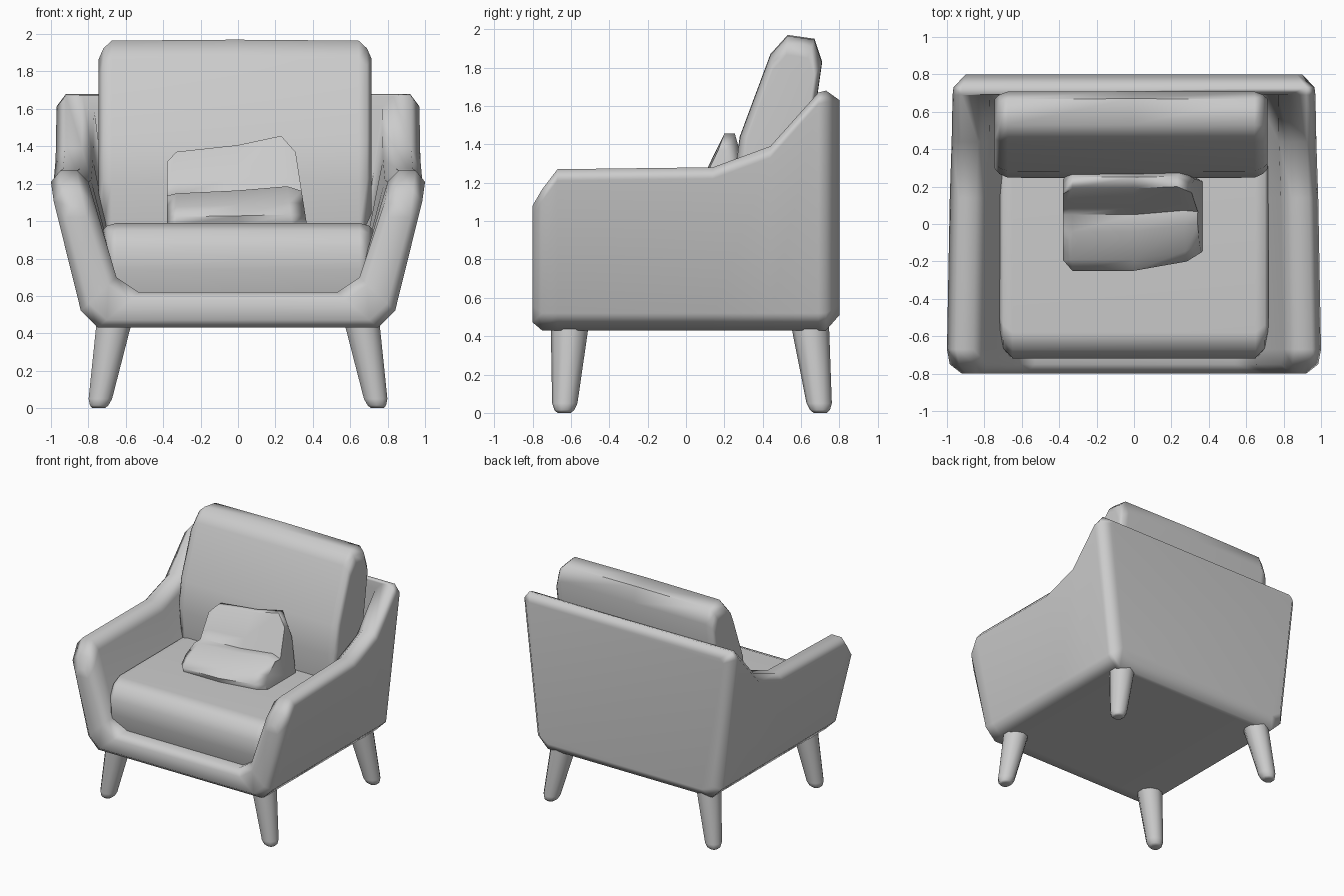
import bpy, bmesh, math
from mathutils import Vector

if "Cube" in bpy.data.objects:
    bpy.data.objects.remove(bpy.data.objects["Cube"])


def finish(name, bm, angle=62):
    bmesh.ops.recalc_face_normals(bm, faces=bm.faces)
    me = bpy.data.meshes.new(name)
    bm.to_mesh(me)
    bm.free()
    me.shade_smooth()
    me.set_sharp_from_angle(angle=math.radians(angle))
    ob = bpy.data.objects.new(name, me)
    bpy.context.collection.objects.link(ob)
    mod = ob.modifiers.new("soft_normals", 'WEIGHTED_NORMAL')
    mod.keep_sharp = True
    return ob


def bridge(bm, a, b):
    n = len(a)
    for i in range(n):
        j = (i + 1) % n
        bm.faces.new((a[i], a[j], b[j], b[i]))


def loft(name, rings):
    """Closed solid through a list of point rings."""
    bm = bmesh.new()
    vs = [[bm.verts.new(p) for p in r] for r in rings]
    for a, b in zip(vs, vs[1:]):
        bridge(bm, a, b)
    bm.faces.new(vs[0])
    bm.faces.new(vs[-1])
    return finish(name, bm)


# Shell: U-shaped section swept front to back, closed by a back panel
def u_section(y, xo, t, inset=0.0):
    outer = [(0.75, 0.43), (0.84, 0.52), (xo, t - 0.06), (xo - 0.05, t)]
    inner = [(xo - 0.14, t), (xo - 0.20, t - 0.06), (0.65, 0.70), (0.53, 0.62)]
    pts = [Vector(p) for p in outer + inner]
    pts = [p.lerp(pts[7 - i], inset) for i, p in enumerate(pts)]
    return [(p.x, y, p.y) for p in pts] + [(-p.x, y, p.y) for p in reversed(pts)]


def mirrored(y, pts):
    return [(x, y, z) for x, z in pts] + [(-x, y, z) for x, z in reversed(pts)]


bm = bmesh.new()
stations = [(-0.80, 0.965, 1.08, 0.22), (-0.75, 0.985, 1.165, 0), (-0.67, 1.0, 1.27, 0),
            (0.14, 0.985, 1.28, 0), (0.44, 0.975, 1.39, 0), (0.69, 0.97, 1.67, 0)]
rings = [[bm.verts.new(p) for p in u_section(*s)] for s in stations]
for a, b in zip(rings, rings[1:]):
    bridge(bm, a, b)
f = rings[0]
for i in range(3):
    bm.faces.new((f[i], f[i + 1], f[6 - i], f[7 - i]))
    bm.faces.new((f[15 - i], f[14 - i], f[9 + i], f[8 + i]))
bm.faces.new((f[0], f[7], f[8], f[15]))
r = rings[-1]
bm.faces.new(r[4:12])
panel = [[bm.verts.new(p) for p in mirrored(y, pts)] for y, pts in (
    (0.73, [(0.75, 0.43), (0.84, 0.52), (0.965, 1.62), (0.92, 1.68)]),
    (0.80, [(0.70, 0.51), (0.78, 0.56), (0.90, 1.60), (0.87, 1.63)]))]
edge = r[:4] + r[12:]
for i in range(8):
    j = (i + 1) % 8
    a, b = panel[0][i], panel[0][j]
    if i == 3:
        bm.faces.new((r[3], r[4], r[11], r[12], b, a))
    else:
        bm.faces.new((edge[i], edge[j], b, a))
bridge(bm, panel[0], panel[1])
bm.faces.new(panel[1])
finish("shell_with_arms", bm)


# Cushions: a side profile lofted across x with shrunken ends
def cushion(name, profile, centre, ends, x_shift=0.0):
    cy, cz = centre
    loft(name, [[(x + x_shift, cy + (y - cy) * s, cz + (z - cz) * s) for y, z in profile]
                for x, s in ends])


cushion("seat_cushion",
        [(-0.58, 0.99), (-0.67, 0.95), (-0.715, 0.86), (-0.72, 0.74), (-0.68, 0.60),
         (0.66, 0.58), (0.68, 0.97), (0.3, 0.99)],
        (0.0, 0.78), [(-0.72, 0.84), (-0.70, 0.93), (-0.65, 1.0),
                      (0.65, 1.0), (0.70, 0.93), (0.72, 0.84)])
cushion("back_cushion",
        [(0.53, 1.97), (0.67, 1.95), (0.71, 1.83), (0.67, 1.55), (0.57, 0.94),
         (0.27, 0.94), (0.245, 1.2), (0.28, 1.44), (0.44, 1.87)],
        (0.50, 1.45), [(-0.73, 0.80), (-0.705, 0.91), (-0.66, 0.99), (0.0, 1.0),
                       (0.66, 0.99), (0.705, 0.91), (0.73, 0.80)], -0.015)

# Small folded pillow, taller on one side
pillow = [(-0.23, 0.98), (-0.25, 1.03), (-0.19, 1.09), (-0.04, 1.17), (0.05, 1.165),
          (0.09, 1.24), (0.19, 1.42), (0.25, 1.42), (0.29, 1.30), (0.27, 0.97)]
rings = []
for x, s, zf, dy in [(-0.38, 0.80, 0.90, 0.0), (-0.33, 1.0, 0.89, 0.0), (0.0, 1.0, 0.97, 0.0),
                     (0.29, 1.0, 1.08, 0.05), (0.37, 0.80, 1.04, 0.04)]:
    ring = []
    for y, z in pillow:
        h = (0.12 + (z - 1.09) * s if z > 1.09 else z - 0.97) * zf
        xs = x * (1 - 0.42 * h) if x > 0 else x
        ring.append((xs, 0.04 + (y - 0.04) * s + dy * (0.3 - y) * 1.8, 0.97 + h))
    rings.append(ring)
loft("small_pillow", rings)


# Tapered splayed legs
def leg(name, side, foot_y, top_y):
    rings = []
    for z, rad in [(0.0, 0.035), (0.015, 0.052), (0.05, 0.066), (0.47, 0.10)]:
        k = z / 0.47
        cx, cy = side * (0.745 - 0.085 * k), foot_y + (top_y - foot_y) * k
        rings.append([(cx + rad * math.cos(a), cy + rad * math.sin(a), z)
                      for a in (math.tau * (i + 0.5) / 10 for i in range(10))])
    loft(name, rings)


for label, side in (("right", 1), ("left", -1)):
    leg("front_leg_" + label, side, -0.635, -0.605)
    leg("back_leg_" + label, side, 0.70, 0.645)
